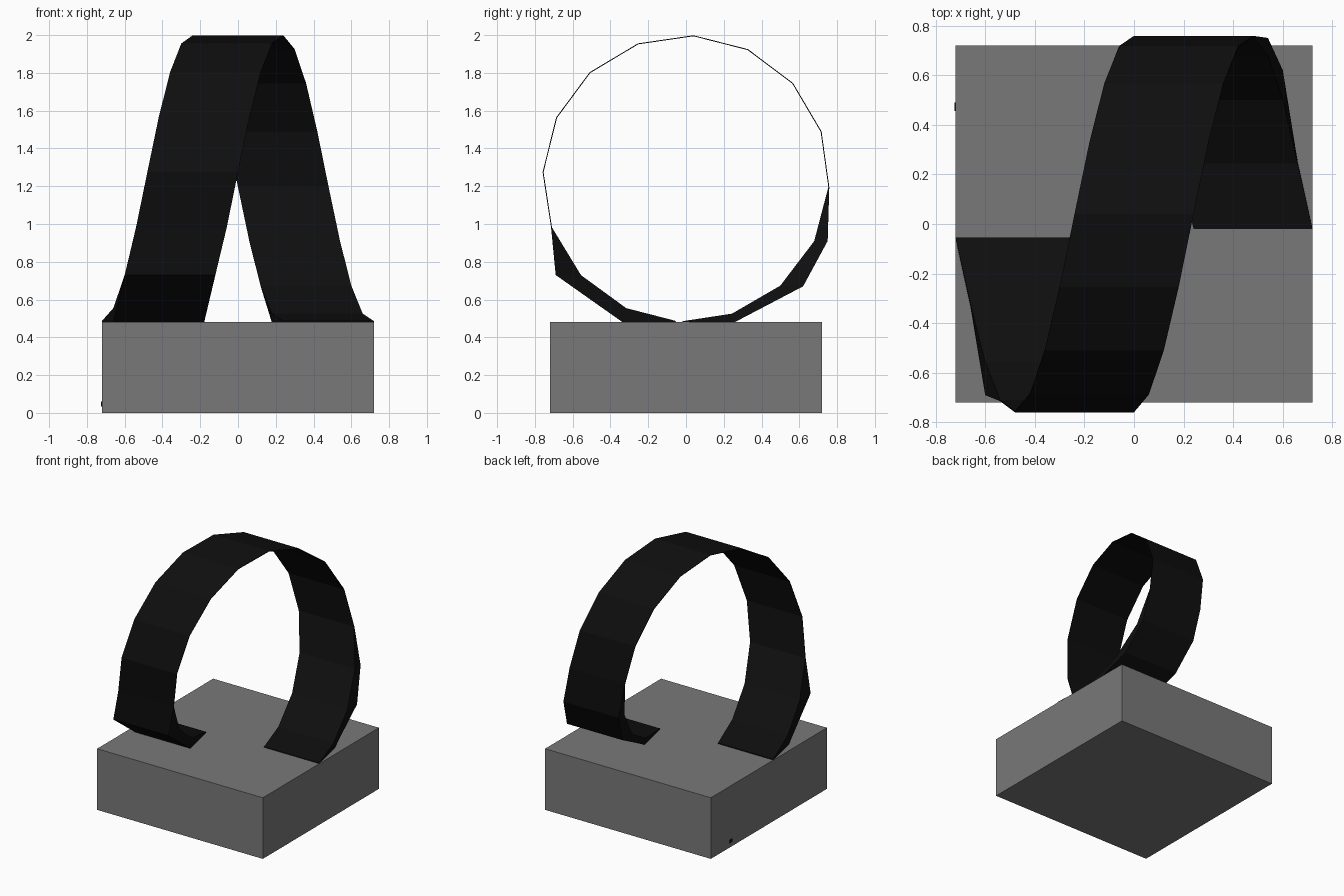
import bpy, bmesh, math

if "Cube" in bpy.data.objects:
    bpy.data.objects.remove(bpy.data.objects["Cube"])


def material(name, v):
    m = bpy.data.materials.new(name)
    m.diffuse_color = (v, v, v, 1)
    m.use_nodes = True
    m.node_tree.nodes["Principled BSDF"].inputs["Base Color"].default_value = m.diffuse_color
    return m


grey = material("mid grey", 0.19)
black = material("black", 0.0045)


def box(name, lo, hi, mat):
    bpy.ops.mesh.primitive_cube_add(size=1, location=[(a + b) / 2 for a, b in zip(lo, hi)])
    ob = bpy.context.object
    ob.name = name
    ob.scale = [b - a for a, b in zip(lo, hi)]
    bpy.ops.object.transform_apply(location=False, rotation=False, scale=True)
    ob.data.materials.append(mat)
    return ob


# Square plinth with a tiny dark mark low on its left side
box("plinth", (-0.72, -0.72, 0), (0.72, 0.72, 0.48), grey)
box("side_mark", (-0.724, 0.455, 0.035), (-0.719, 0.49, 0.06), black)

# Spiral ribbon: one turn around the x axis, moving sideways as it turns
CENTRE_Z, RADIUS, THICK, WIDTH, STEPS = 1.24, 0.76, 0.005, 0.48, 16
# Outer surface flares out into wedge feet near both ends: step -> (y, z)
feet = {0: (-0.055, 0.476), 1: (-0.33, 0.476), 2: (-0.69, 0.73),
        13: (0.75, 0.91), 14: (0.62, 0.67), 15: (0.25, 0.476), 16: (-0.02, 0.476)}

bm = bmesh.new()
rings = []
for i in range(STEPS + 1):
    deg = min(181.5, max(-175.9, 3 + 22.6 * (i - 8)))
    s, c = math.sin(math.radians(deg)), math.cos(math.radians(deg))
    out_y, out_z = feet.get(i, (RADIUS * s, CENTRE_Z + RADIUS * c))
    r = RADIUS - THICK
    in_y, in_z = r * s, CENTRE_Z + r * c
    x0 = -0.72 + 0.06 * i
    x1 = x0 + WIDTH
    rings.append([bm.verts.new(p) for p in (
        (x0, out_y, out_z), (x1, out_y, out_z), (x1, in_y, in_z), (x0, in_y, in_z))])

for a, b in zip(rings, rings[1:]):
    for k in range(4):
        n = (k + 1) % 4
        bm.faces.new((a[k], a[n], b[n], b[k]))
bm.faces.new(rings[0])
bm.faces.new(rings[-1])
bmesh.ops.recalc_face_normals(bm, faces=bm.faces)

mesh = bpy.data.meshes.new("spiral_ribbon")
bm.to_mesh(mesh)
bm.free()
mesh.materials.append(black)
bpy.context.collection.objects.link(bpy.data.objects.new("spiral_ribbon", mesh))
